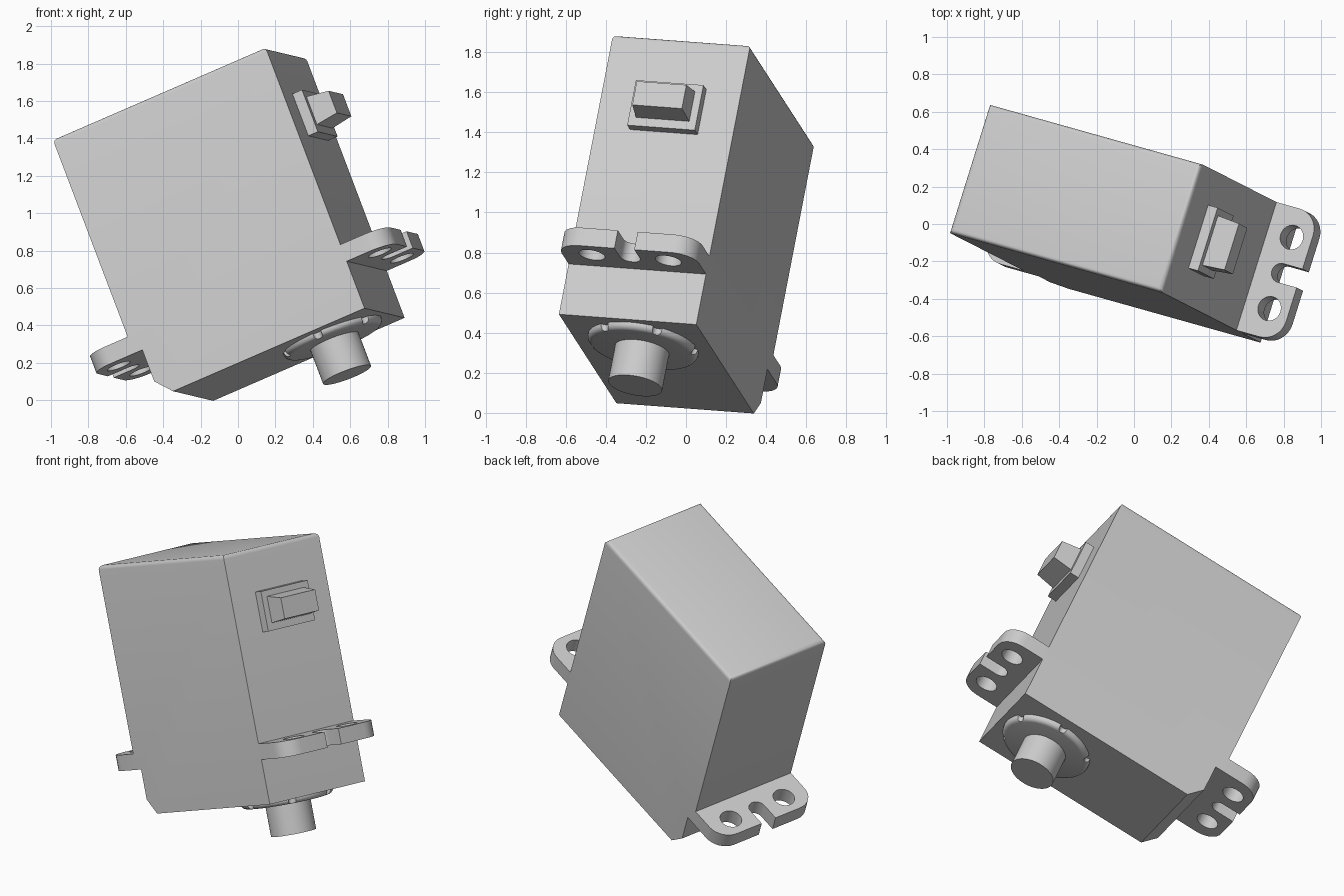
import bpy, bmesh, math
from mathutils import Matrix, Vector

if "Cube" in bpy.data.objects:
    bpy.data.objects.remove(bpy.data.objects["Cube"])

GREY = (0.6, 0.6, 0.6, 1)
grey = bpy.data.materials.new("light_grey_plastic")
grey.use_nodes = True
grey.diffuse_color = GREY
grey.node_tree.nodes["Principled BSDF"].inputs["Base Color"].default_value = GREY

# Tilted frame of the whole motor: length, width and upward axes
up = Vector((-0.349, 0.178, 0.92)).normalized()
along = Vector((0.888, -0.249, 0.386))
along = (along - up * along.dot(up)).normalized()
across = up.cross(along)
FRAME = Matrix.Translation((0.215, -0.132, 0.22)) @ Matrix((along, across, up)).transposed().to_4x4()

HALF_L, HALF_W, HEIGHT = 0.64, 0.36, 1.517
TAB_LOW, TAB_HIGH, TAB_OUT = 0.273, 0.37, 0.26


def finish(name, bm):
    bmesh.ops.recalc_face_normals(bm, faces=bm.faces)
    mesh = bpy.data.meshes.new(name)
    bm.to_mesh(mesh)
    bm.free()
    mesh.materials.append(grey)
    obj = bpy.data.objects.new(name, mesh)
    obj.matrix_world = FRAME
    bpy.context.collection.objects.link(obj)
    return obj


def prism(bm, base, offset):
    """Extrude a closed outline by an offset vector."""
    face = bm.faces.new([bm.verts.new(p) for p in base])
    moved = bmesh.ops.extrude_face_region(bm, geom=[face])["geom"]
    verts = [g for g in moved if isinstance(g, bmesh.types.BMVert)]
    bmesh.ops.translate(bm, verts=verts, vec=offset)


def cylinder(bm, radius, center, height, segments=32):
    bmesh.ops.create_cone(bm, cap_ends=True, segments=segments, radius1=radius, radius2=radius,
                          depth=height, matrix=Matrix.Translation(center))


def cut(obj, cutter_bm):
    """Subtract the cutter shape and keep the resulting mesh."""
    cutter = finish("cutter", cutter_bm)
    cutter.hide_render = True
    mod = obj.modifiers.new("cut", "BOOLEAN")
    mod.operation, mod.solver, mod.object = "DIFFERENCE", "EXACT", cutter
    bpy.context.view_layer.update()
    evaluated = obj.evaluated_get(bpy.context.evaluated_depsgraph_get())
    result = bpy.data.meshes.new_from_object(evaluated)
    obj.modifiers.clear()
    obj.data = result
    bpy.data.objects.remove(cutter)


def smooth(obj, degrees=30):
    bpy.ops.object.select_all(action="DESELECT")
    obj.select_set(True)
    bpy.context.view_layer.objects.active = obj
    bpy.ops.object.shade_smooth_by_angle(angle=math.radians(degrees))


def arc(cx, cy, r, start, end, steps=8):
    angles = [math.radians(start + (end - start) * i / steps) for i in range(steps + 1)]
    return [(cx + r * math.cos(a), cy + r * math.sin(a)) for a in angles]


# Case: side profile with a stepped, chamfered corner and rounded top edges
profile = [(-HALF_L, HEIGHT), (-HALF_L, TAB_LOW), (-0.59, TAB_LOW), (-0.59, 0.09),
           (-0.512, 0), (HALF_L, 0), (HALF_L, HEIGHT)]
bm = bmesh.new()
prism(bm, [(x, -HALF_W, z) for x, z in profile], (0, 2 * HALF_W, 0))
top_edges = [e for e in bm.edges if all(v.co.z > HEIGHT - 0.001 for v in e.verts)]
bmesh.ops.bevel(bm, geom=top_edges, offset=0.025, segments=4, profile=0.5, affect="EDGES")
smooth(finish("case", bm))

# Mounting tabs: rounded corners, an open slot and two screw holes
HOLE_X = HALF_L + 0.145
END_X = HALF_L + TAB_OUT
CORNER, SLOT = 0.12, 0.052
outline = [(HALF_L - 0.01, -HALF_W)]
outline += arc(END_X - CORNER, -HALF_W + CORNER, CORNER, -90, 0)
outline += [(END_X, -SLOT)] + arc(HOLE_X, 0, SLOT, 270, 90, 12) + [(END_X, SLOT)]
outline += arc(END_X - CORNER, HALF_W - CORNER, CORNER, 0, 90)
outline += [(HALF_L - 0.01, HALF_W)]
for name, side in (("left_tab", 1), ("right_tab", -1)):
    bm = bmesh.new()
    prism(bm, [(side * x, y, TAB_LOW) for x, y in outline], (0, 0, TAB_HIGH - TAB_LOW))
    tab = finish(name, bm)
    holes = bmesh.new()
    for y in (-0.2, 0.2):
        cylinder(holes, 0.066, (side * HOLE_X, y, TAB_LOW), 0.5)
    cut(tab, holes)
    smooth(tab)

# Bearing collar: turned ring with a rounded rim and small notches
SHAFT_X, COLLAR_R = 0.325, 0.28
bm = bmesh.new()
section = [(0, 0.01), (COLLAR_R, 0.01)]
section += [(x, z) for x, z in arc(COLLAR_R - 0.03, -0.005, 0.03, 0, -90, 5)] + [(0, -0.035)]
verts = [bm.verts.new((SHAFT_X + x, 0, z)) for x, z in section]
edges = [bm.edges.new(pair) for pair in zip(verts, verts[1:])]
bmesh.ops.spin(bm, geom=verts + edges, cent=(SHAFT_X, 0, 0), axis=(0, 0, 1),
               angle=math.tau, steps=48)
bmesh.ops.remove_doubles(bm, verts=bm.verts, dist=0.0001)
collar = finish("bearing_collar", bm)
notches = bmesh.new()
for i in range(6):
    a = math.radians(30 + 60 * i)
    spot = (SHAFT_X + COLLAR_R * math.cos(a), COLLAR_R * math.sin(a), 0)
    cylinder(notches, 0.024, spot, 0.2, 16)
cut(collar, notches)
smooth(collar)

# Output shaft
bm = bmesh.new()
cylinder(bm, 0.137, (SHAFT_X, 0, -0.11), 0.235, 48)
smooth(finish("output_shaft", bm))


# Cable outlet: flat plate carrying a tapered block
def tapered_block(name, x0, x1, z_mid, base, tip):
    bm = bmesh.new()
    rings = []
    for x, (w, h) in ((x0, base), (x1, tip)):
        rings.append([bm.verts.new((x, sy * w, z_mid + sz * h))
                      for sy, sz in ((-1, -1), (1, -1), (1, 1), (-1, 1))])
    for ring in rings:
        bm.faces.new(ring)
    for i in range(4):
        j = (i + 1) % 4
        bm.faces.new((rings[0][i], rings[0][j], rings[1][j], rings[1][i]))
    finish(name, bm)


tapered_block("cable_plate", HALF_L - 0.01, 0.697, 1.138, (0.177, 0.122), (0.177, 0.122))
tapered_block("cable_block", 0.69, 0.82, 1.142, (0.14, 0.082), (0.13, 0.064))
